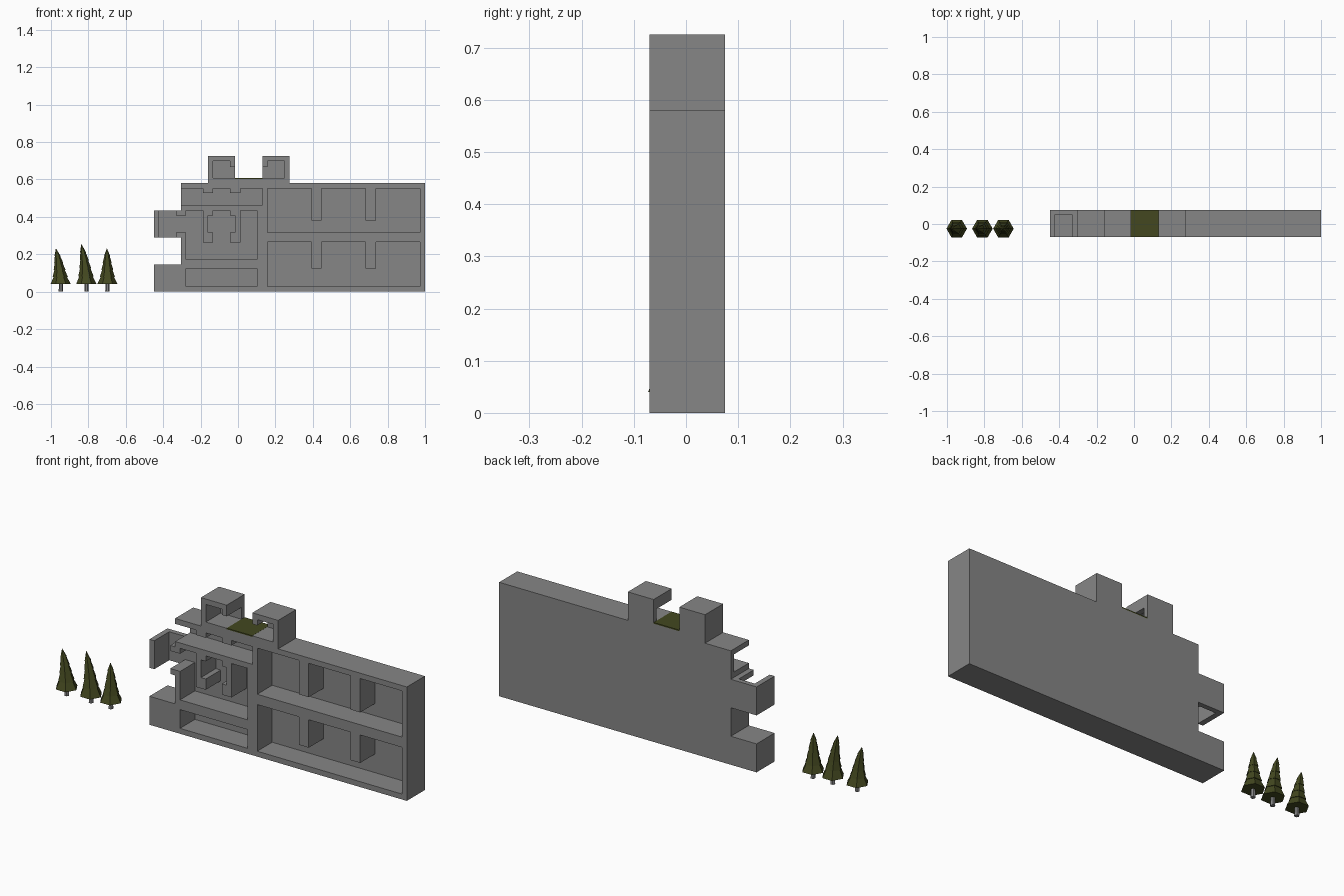
import bpy, bmesh, math

if "Cube" in bpy.data.objects:
    bpy.data.objects.remove(bpy.data.objects["Cube"])

def material(name, rgb):
    m = bpy.data.materials.new(name)
    m.diffuse_color = (*rgb, 1)
    m.use_nodes = True
    m.node_tree.nodes["Principled BSDF"].inputs["Base Color"].default_value = m.diffuse_color
    return m

GRAY = material("stone gray", (0.24, 0.24, 0.24))
GREEN = material("dark green", (0.056, 0.064, 0.014))

def finish(bm, name, mat):
    bmesh.ops.recalc_face_normals(bm, faces=bm.faces)
    me = bpy.data.meshes.new(name)
    bm.to_mesh(me)
    bm.free()
    me.materials.append(mat)
    ob = bpy.data.objects.new(name, me)
    bpy.context.collection.objects.link(ob)
    return ob

# ---- cut-open house: built on a grid of blocks with half-walls of thickness W
B, W = 0.145, 0.0275
def gx(i): return -0.45 + B * i
def gz(i): return B * i

# outline in (x0, x1, z0, z1)
outline = [
    (gx(0), gx(10), 0, gz(1)), (gx(1), gx(10), gz(1), gz(2)),
    (gx(0), gx(10), gz(2), gz(3)), (gx(1), gx(10), gz(3), gz(4)),
    (gx(2), gx(3), gz(4), gz(5)), (gx(4), gx(5), gz(4), gz(5)),
    (gx(3), gx(4), gz(4), 0.602)]

# rooms cut in from the front
rooms = [
    (gx(1) + W, gx(4) - W, W, gz(1) - W * .8),          # cellar
    (gx(1) + W, gx(4) - W, gz(1) + W, gz(3)),           # hall
    (gx(1), gx(4), gz(3) + W, gz(4) - W),               # upper gallery
    (gx(0) + W, gx(1) - W, gz(2), gz(3)),               # open shaft
    (gx(1) - W, gx(1) + W, gz(2) + W, gz(3) - W),       # shaft doorway
    (gx(4) + W, gx(10) - W, W, gz(2) - W * .9),         # right lower
    (gx(4) + W, gx(10) - W, gz(2) + W, gz(4) - W),      # right upper
    (gx(2) + W, gx(3) - W, gz(4) + W, gz(5) - W),       # left tower
    (gx(4) + W, gx(5) - W, gz(4) + W, gz(5) - W),       # right tower
    (gx(3) - W, gx(3), gz(4) + W, 0.668),               # tower doorways
    (gx(4), gx(4) + W, gz(4) + W, 0.668)]

# partitions hanging inside the rooms
walls = []
for i in (6, 8):
    walls += [(gx(i) - W, gx(i) + W, 0.38, gz(4) - W),
              (gx(i) - W, gx(i) + W, 0.123, gz(2) - W * .9)]
for i, s in ((2, 1), (3, -1)):
    walls.append((gx(i) - W, gx(i) + W, 0.527, gz(4) - W))
    outer = sorted((gx(i), gx(i) - s * W))
    inner = sorted((gx(i), gx(i) + s * W))
    walls += [(*outer, gz(2) - W, gz(3)),
              (*inner, gz(2) - W, gz(2) + W),
              (*inner, gz(3) - W, gz(3))]

def cuts(vals):
    return sorted({round(v, 4) for v in vals})
allb = outline + rooms + walls
xs = cuts(v for b in allb for v in b[:2])
zs = cuts(v for b in allb for v in b[2:])
ys = [-0.07, 0.05, 0.075]

def inside(boxes, x, z):
    return any(a < x < b and c < z < d for a, b, c, d in boxes)

def solid(i, j, k):
    if not (0 <= i < len(xs) - 1 and 0 <= j < 2 and 0 <= k < len(zs) - 1):
        return False
    x, z = (xs[i] + xs[i + 1]) / 2, (zs[k] + zs[k + 1]) / 2
    if not inside(outline, x, z):
        return False
    return j == 1 or inside(walls, x, z) or not inside(rooms, x, z)

# keep only exposed cell faces, then merge flat areas
bm = bmesh.new()
axes = (xs, ys, zs)
for i in range(len(xs) - 1):
    for j in range(2):
        for k in range(len(zs) - 1):
            if not solid(i, j, k):
                continue
            for ax in range(3):
                for side in (0, 1):
                    n = [i, j, k]
                    n[ax] += 1 if side else -1
                    if solid(*n):
                        continue
                    u, v = [a for a in range(3) if a != ax]
                    pts = []
                    for du, dv in ((0, 0), (1, 0), (1, 1), (0, 1)):
                        c = [i, j, k]
                        c[ax] += side
                        c[u] += du
                        c[v] += dv
                        pts.append(bm.verts.new([axes[a][c[a]] for a in range(3)]))
                    bm.faces.new(pts)
bmesh.ops.remove_doubles(bm, verts=bm.verts, dist=1e-5)
bmesh.ops.recalc_face_normals(bm, faces=bm.faces)
bmesh.ops.dissolve_limit(bm, angle_limit=0.01, verts=bm.verts, edges=bm.edges)
finish(bm, "house", GRAY)

# ---- roof garden between the towers
bm = bmesh.new()
bmesh.ops.create_cube(bm, size=1)
for v in bm.verts:
    v.co = (gx(3.5) + v.co.x * B, 0.0025 + v.co.y * B, 0.605 + v.co.z * 0.006)
finish(bm, "roof_grass", GREEN)

# ---- six-sided fir trees with overlapping skirts and a leaning tip
def lathe(name, profile, mat, cx, cy, lean):
    bm = bmesh.new()
    top = profile[-1][1]
    rings = []
    for r, z in profile:
        t = (z / top) ** 2
        rings.append([bm.verts.new((cx + lean * t + r * math.cos(a * math.pi / 3),
                                    cy + r * math.sin(a * math.pi / 3), z))
                      for a in range(6)])
    for lo, hi in zip(rings, rings[1:]):
        for a in range(6):
            b = (a + 1) % 6
            bm.faces.new((lo[a], lo[b], hi[b], hi[a]))
    bm.faces.new(rings[0])
    bm.faces.new(rings[-1])
    finish(bm, name, mat)

for n, (x, h, lean) in enumerate(((-0.947, 0.23, -0.026), (-0.81, 0.253, -0.027),
                                  (-0.698, 0.23, -0.003)), 1):
    prof = []
    tiers = [0.055, 0.041, 0.032, 0.024, 0.016]
    step = (h - 0.04) / 5
    for t, r in enumerate(tiers):
        z = 0.04 + step * t
        nxt = tiers[t + 1] * 0.86 if t < 4 else 0.001
        prof += [(r, z), (nxt, z + step if t == 4 else z + step + 0.001)]
    lathe(f"tree_foliage_{n}", prof, GREEN, x, -0.025, lean)
    lathe(f"tree_trunk_{n}", [(0.012, 0), (0.010, 0.045)], GRAY, x, -0.025, 0)
